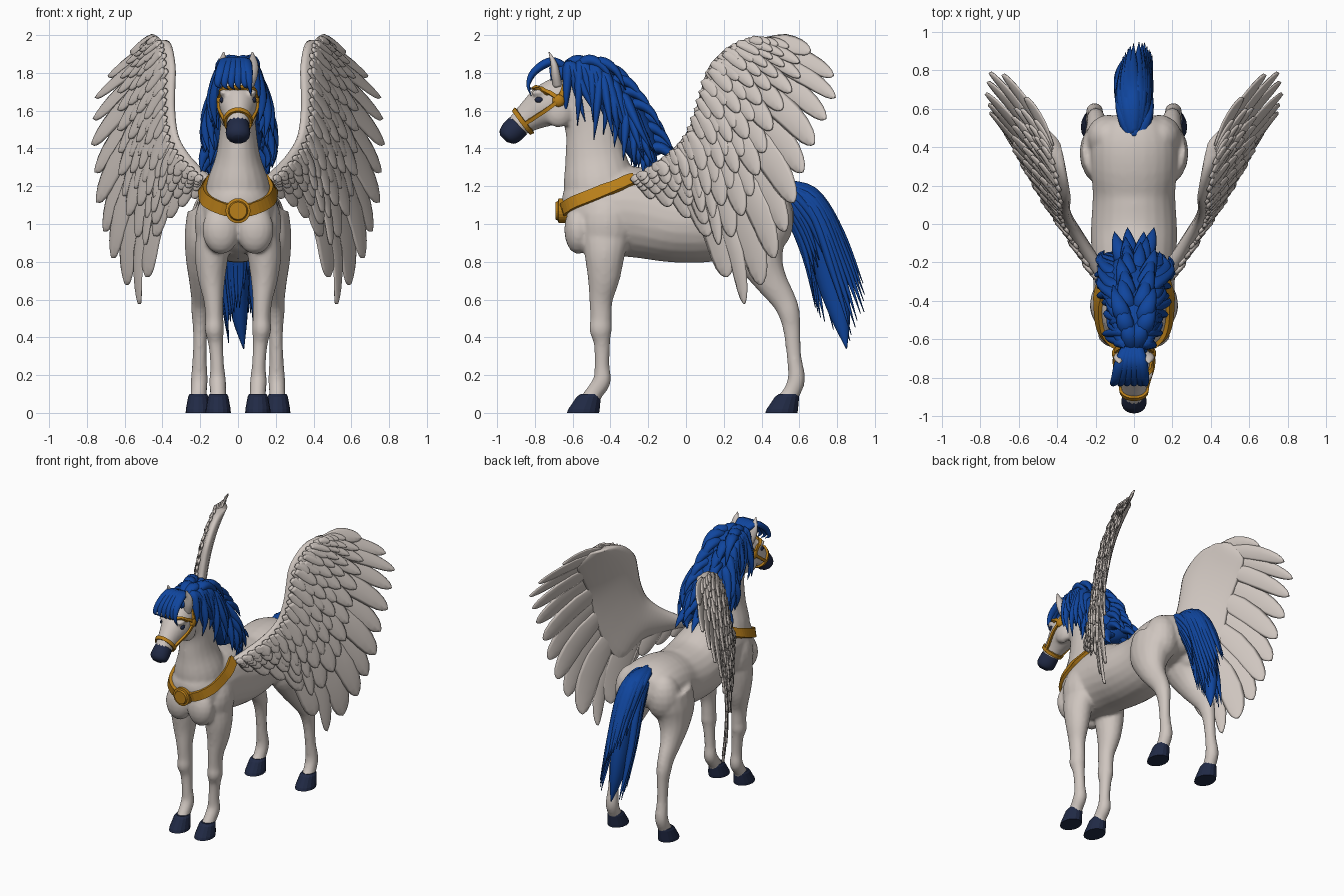
import bpy, bmesh, math, random
from mathutils import Vector, Matrix
from mathutils.bvhtree import BVHTree

cube = bpy.data.objects.get("Cube")
if cube:
    bpy.data.objects.remove(cube, do_unlink=True)
rng = random.Random(4)
SIDES = ((1, "left"), (-1, "right"))


def material(name, colour):
    mat = bpy.data.materials.new(name)
    mat.use_nodes = True
    mat.diffuse_color = (*colour, 1)
    mat.node_tree.nodes["Principled BSDF"].inputs["Base Color"].default_value = (*colour, 1)
    return mat


COAT = material("warm_white_coat", (.62, .56, .52))
HAIR = material("royal_blue_hair", (.005, .06, .34))
GOLD = material("gold_tack", (.48, .21, .01))
NAVY = material("dark_navy", (.015, .023, .06))


def spline(points, sub):
    """Catmull-Rom curve through points of any dimension."""
    pts, out = [Vector(p) for p in points], []
    for i in range(len(pts) - 1):
        a, b, c = pts[max(i - 1, 0)], pts[i], pts[i + 1]
        d = pts[min(i + 2, len(pts) - 1)]
        for k in range(sub):
            t = k / sub
            out.append((2 * b + (c - a) * t + (2 * a - 5 * b + 4 * c - d) * t * t
                        + (3 * b - a - 3 * c + d) * t ** 3) * .5)
    return out + [pts[-1]]


def skin(bm, rings, closed=False):
    rows = [[bm.verts.new(p) for p in ring] for ring in rings]
    n = len(rows[0])
    pairs = list(zip(rows, rows[1:])) + ([(rows[-1], rows[0])] if closed else [])
    for low, high in pairs:
        for j in range(n):
            k = (j + 1) % n
            bm.faces.new((low[j], low[k], high[k], high[j]))
    if not closed:
        bm.faces.new(rows[0])
        bm.faces.new(rows[-1])


def loft(bm, stations, sides=16, sub=4, level=False):
    """Tube through stations of x, y, z, half width, half depth."""
    path, rings = spline(stations, sub), []
    for i, s in enumerate(path):
        after, before = path[min(i + 1, len(path) - 1)], path[max(i - 1, 0)]
        along = Vector((0, 0, 1)) if level else (after.xyz - before.xyz).normalized()
        across = Vector((1, 0, 0))
        across = (across - along * across.dot(along)).normalized()
        up = along.cross(across)
        rx, rd = max(s[3], .002), max(s[4], .002)
        angles = [math.tau * j / sides for j in range(sides)]
        rings.append([s.xyz + across * rx * math.cos(a) + up * rd * math.sin(a) for a in angles])
    skin(bm, rings)


def blob(bm, centre, radii):
    bmesh.ops.create_uvsphere(bm, u_segments=16, v_segments=10, radius=1,
                              matrix=Matrix.LocRotScale(Vector(centre), None, Vector(radii)))


def finish(bm, name, mat, smooth=True):
    bmesh.ops.recalc_face_normals(bm, faces=bm.faces)
    for face in bm.faces:
        face.smooth = smooth
    mesh = bpy.data.meshes.new(name)
    bm.to_mesh(mesh)
    bm.free()
    mesh.materials.append(mat)
    obj = bpy.data.objects.new(name, mesh)
    bpy.context.collection.objects.link(obj)
    return obj


def mirrored(points, side):
    return [(side * p[0], *p[1:]) for p in points]


# Body: torso, neck, head and legs fused into one skin
FRONT_LEG = [(.13, -.42, 1, .08, .14), (.14, -.43, .85, .09, .11), (.14, -.435, .72, .074, .087),
             (.13, -.45, .6, .053, .063), (.125, -.45, .5, .048, .057), (.125, -.452, .44, .051, .06),
             (.118, -.445, .37, .04, .044), (.11, -.445, .25, .037, .04), (.108, -.445, .17, .045, .048),
             (.105, -.49, .1, .043, .047), (.105, -.51, .06, .05, .055)]
HIND_LEG = [(.14, .38, 1.05, .13, .17), (.16, .37, .92, .125, .17), (.18, .4, .8, .097, .12),
            (.19, .45, .7, .07, .087), (.195, .515, .6, .053, .067), (.198, .545, .53, .049, .058),
            (.2, .56, .44, .039, .046), (.203, .572, .3, .037, .039), (.205, .585, .18, .045, .046),
            (.208, .555, .1, .043, .047), (.21, .53, .06, .05, .055)]
bm = bmesh.new()
loft(bm, [(0, -.62, 1.03, .09, .1), (0, -.56, 1.05, .17, .19), (0, -.42, 1.07, .205, .23),
          (0, -.25, 1.06, .215, .24), (0, -.05, 1.01, .225, .215), (0, .15, 1.01, .215, .205),
          (0, .3, 1.06, .225, .18), (0, .43, 1.07, .22, .165), (0, .53, 1.06, .17, .125),
          (0, .57, 1.06, .09, .06)], 24)
loft(bm, [(0, -.43, 1.08, .18, .2), (0, -.46, 1.22, .165, .19), (0, -.48, 1.36, .118, .16),
          (0, -.5, 1.5, .097, .14), (0, -.55, 1.63, .087, .125), (0, -.61, 1.73, .08, .1)], 20)
loft(bm, [(0, -.6, 1.71, .07, .1), (0, -.68, 1.66, .095, .115), (0, -.75, 1.62, .097, .11),
          (0, -.82, 1.575, .075, .085), (0, -.88, 1.53, .06, .065), (0, -.91, 1.505, .056, .06)], 20)
for side, _ in SIDES:
    loft(bm, mirrored(FRONT_LEG, side))
    loft(bm, mirrored(HIND_LEG, side))
    for centre, radii in (((.06, -.675, 1.59), (.042, .075, .08)), ((.075, -.78, 1.695), (.025, .04, .02)),
                          ((.09, -.57, .97), (.1, .075, .13)), ((.13, .45, 1.02), (.12, .12, .17)),
                          ((.13, -.42, 1.0), (.1, .14, .17))):
        blob(bm, (side * centre[0], *centre[1:]), radii)
body = finish(bm, "horse_body", COAT)
remesh = body.modifiers.new("fuse", "REMESH")
remesh.mode, remesh.voxel_size, remesh.use_smooth_shade = "VOXEL", .012, True
relax = body.modifiers.new("relax", "SMOOTH")
relax.factor, relax.iterations = .5, 5
bpy.context.view_layer.update()
surface = BVHTree.FromObject(body, bpy.context.evaluated_depsgraph_get())

# Muzzle, eyes, ears and hooves
bm = bmesh.new()
loft(bm, [(0, -.885, 1.522, .06, .064), (0, -.925, 1.485, .065, .064),
          (0, -.952, 1.465, .058, .05), (0, -.966, 1.452, .03, .026)])
finish(bm, "muzzle", NAVY)
for side, label in SIDES:
    bm = bmesh.new()
    spot = surface.find_nearest(Vector((side * .1, -.785, 1.66)))[0]
    blob(bm, spot, (.012, .022, .016))
    finish(bm, label + "_eye", NAVY)
    bm = bmesh.new()
    loft(bm, mirrored([(.055, -.68, 1.73, .028, .025), (.068, -.69, 1.79, .036, .025),
                       (.078, -.7, 1.85, .028, .018), (.076, -.725, 1.91, .003, .003)], side), 10)
    finish(bm, label + "_ear", COAT)
    for place, x, y in (("front", .105, -.51), ("hind", .21, .54)):
        bm = bmesh.new()
        loft(bm, mirrored([(x, y - .035, 0, .067, .085), (x, y - .03, .02, .066, .083),
                           (x, y - .005, .085, .054, .064), (x, y + .005, .1, .046, .053)], side),
             sub=1, level=True)
        finish(bm, f"{label}_{place}_hoof", NAVY, False)


# Straps that follow the skin
def strap(name, points, width, closed=False, lift=.014):
    hits = [surface.find_nearest(p.xyz)[:2] for p in spline(points, 6)]
    if closed:
        hits.pop()
    rings, n = [], len(hits)
    for i, (p, normal) in enumerate(hits):
        nxt = hits[(i + 1) % n if closed else min(i + 1, n - 1)][0]
        across = (nxt - hits[i - 1 if closed else max(i - 1, 0)][0]).cross(normal).normalized() * width / 2
        rings.append([p + across + normal * lift, p - across + normal * lift,
                      p - across - normal * .02, p + across - normal * .02])
    bm = bmesh.new()
    skin(bm, rings, closed)
    finish(bm, name, GOLD, False)


half = [(.1, -.63, 1.09), (.18, -.53, 1.14), (.22, -.4, 1.21), (.2, -.27, 1.28)]
strap("breast_collar", mirrored(half, -1)[::-1] + [(0, -.67, 1.06)] + half, .065, lift=.02)
turn = [math.tau * i / 8 for i in range(9)]
strap("noseband", [(.08 * math.cos(a), -.862 - .055 * math.sin(a), 1.535 + .075 * math.sin(a))
                   for a in turn], .024, True)
strap("browband", [(-.11, -.67, 1.66), (-.1, -.75, 1.72), (0, -.82, 1.74),
                   (.1, -.75, 1.72), (.11, -.67, 1.66)], .022)
for side, label in SIDES:
    strap(label + "_cheek_strap", mirrored([(.11, -.67, 1.655), (.11, -.77, 1.58), (.08, -.86, 1.52)], side), .02)
    strap(label + "_poll_strap", mirrored([(.11, -.67, 1.655), (.09, -.645, 1.73), (.03, -.63, 1.82)], side), .024)
    bm = bmesh.new()
    blob(bm, surface.find_nearest(Vector((side * .12, -.67, 1.655)))[0], (.022, .034, .034))
    finish(bm, label + "_bridle_disc", GOLD)
bm = bmesh.new()
loft(bm, [(0, -.6, 1.07, .066, .066), (0, -.675, 1.07, .066, .066), (0, -.678, 1.07, .052, .052),
          (0, -.69, 1.07, .046, .046)], 24, 1)
finish(bm, "collar_medallion", GOLD, False)


# Mane and tail: a core covered with tapered locks
def lock(bm, points, r, squash=.7):
    path = spline(points, 5)
    last = len(path) - 1
    loft(bm, [(*p, w, w * squash) for i, p in enumerate(path)
              for w in [r * math.sin(math.pi * (.06 + .94 * i / last) ** .6)]], 8, 1)


crest = [(-.72, 1.79, .05), (-.62, 1.8, .08), (-.5, 1.79, .1), (-.4, 1.7, .12),
         (-.31, 1.57, .13), (-.25, 1.45, .13), (-.2, 1.34, .1)]
bm = bmesh.new()
loft(bm, [(0, y, z, w, w * .75) for y, z, w in crest])
for y, z, w in spline(crest, 2)[2:]:
    k = min(1, (z - 1.15) / .5)
    for side, _ in SIDES:
        for sweep in (-.02, .06, .15):
            out, drop = w + rng.uniform(.0, .06), rng.uniform(.22, .31) * k
            back = (sweep + rng.uniform(-.02, .03)) * k
            lock(bm, [(side * .02, y, z + .03), (side * w * .8, y + back * .2, z + .02),
                      (side * out, y + back * .6, z - drop * .5),
                      (side * (out + rng.uniform(-.03, .02)), y + back, z - drop)], .042)
        lean = side * rng.uniform(.02, .07)
        lock(bm, [(lean * .5, y - .03, z + .02), (lean, y + .05, z + .065),
                  (lean * 1.4, y + .13, z + .02), (lean * 1.6, y + .18, z - .02 - .06 * k)], .045)
for x in (-.09, -.06, -.03, 0, .03, .05):
    lock(bm, [(x * .3, -.62, 1.82), (x * .7, -.71, 1.86), (x, -.8, 1.81),
              (x * 1.2, -.835, 1.74), (x * 1.1 + .015, -.82, 1.69 + rng.uniform(-.02, .03))], .034)
finish(bm, "mane", HAIR)

tail = [(0, .45, 1.2, .03, .03), (0, .56, 1.16, .05, .05), (0, .66, 1.05, .07, .08),
        (0, .73, .88, .07, .09), (0, .78, .68, .06, .08), (.01, .82, .5, .04, .05), (.03, .85, .34, .003, .003)]
bm = bmesh.new()
loft(bm, tail)
path = spline(tail, 6)
for i in range(30):
    a, reach = i * 2.4, .5 + .48 * ((i * 7) % 30) / 30
    points = []
    for step, spread in ((.04, .2), (.35, .75), (.7, 1.0), (1, 1.0)):
        c = path[int(step * reach * (len(path) - 1))]
        points.append(c.xyz + Vector((.075 * math.cos(a), .1 * math.sin(a), .05 * math.sin(a))) * spread)
    points[-1] += Vector((0, .03 * math.sin(a) + .02, -.04 * (1 - reach)))
    lock(bm, points, .042)
finish(bm, "tail", HAIR)

# Wings: leading edge and feather tips drawn in profile, then bent outward
lead = spline([(-.28, 1.25), (-.2, 1.3), (-.09, 1.38), (0, 1.48), (.05, 1.6), (.08, 1.71),
               (.12, 1.83), (.2, 1.92), (.28, 1.965), (.36, 1.975)], 8)
tips = spline([(-.2, 1.15), (-.05, 1.08), (.13, .93), (.3, .58), (.45, .77), (.55, 1.02),
               (.63, 1.3), (.74, 1.55), (.8, 1.75), (.62, 1.96)], 8)


def span(s, t):
    f = min(max(s, 0), .9999) * (len(lead) - 1)
    i = int(f)
    return lead[i].lerp(lead[i + 1], f - i).lerp(tips[i].lerp(tips[i + 1], f - i), t)


def bend(side, p, off):
    y, z = p
    x = .165 + .45 * (y + .25) + (y + .3) * (.22 - .33 * (z - 1.05) ** 2)
    return Vector((side * (x + .91 * off), y - .41 * off, z))


def feather(bm, side, a, b, width, off):
    d = b - a
    across = Vector((-d.y, d.x)).normalized()
    rings = []
    for u in (0, .1, .25, .45, .65, .8, .9, .96, .99, 1):
        w = width * min(1, .5 + 1.2 * u) * math.sqrt(max(.002, 1 - u ** 5))
        c = a + d * u + across * d.length * .06 * math.sin(math.pi * u)
        rings.append([bend(side, c + across * w * math.cos(q), off + .008 * u + .01 * math.sin(q))
                      for q in [math.tau * j / 8 for j in range(8)]])
    skin(bm, rings)


# Feather rows: count, start and end across the wing, offset from the wing
ROWS = ((16, .2, 1, 0), (17, .15, .66, .016), (19, .12, .5, .026), (21, .08, .38, .034),
        (20, .04, .26, .038), (22, .02, .16, .034))
for side, label in SIDES:
    bm = bmesh.new()
    rings = []
    for i in range(41):
        s, ring = i / 40, []
        for q in [math.tau * j / 16 for j in range(16)]:
            t = .25 - .25 * math.cos(q)
            ring.append(bend(side, span(s, t), .045 * math.sin(q) * (1.1 - 1.5 * t)))
        rings.append(ring)
    skin(bm, rings)
    finish(bm, label + "_wing_arm", COAT)
    bm = bmesh.new()
    for n, start, end, off in ROWS:
        for i in range(n):
            s, mid = (i + .5) / n, start + (end - start) * .5
            gap = (span(s + .5 / n, mid) - span(s - .5 / n, mid)).length
            feather(bm, side, span(s, start), span(s, end), max(.025, gap * .62), off + .006 * (i % 2))
    finish(bm, label + "_wing_feathers", COAT)
